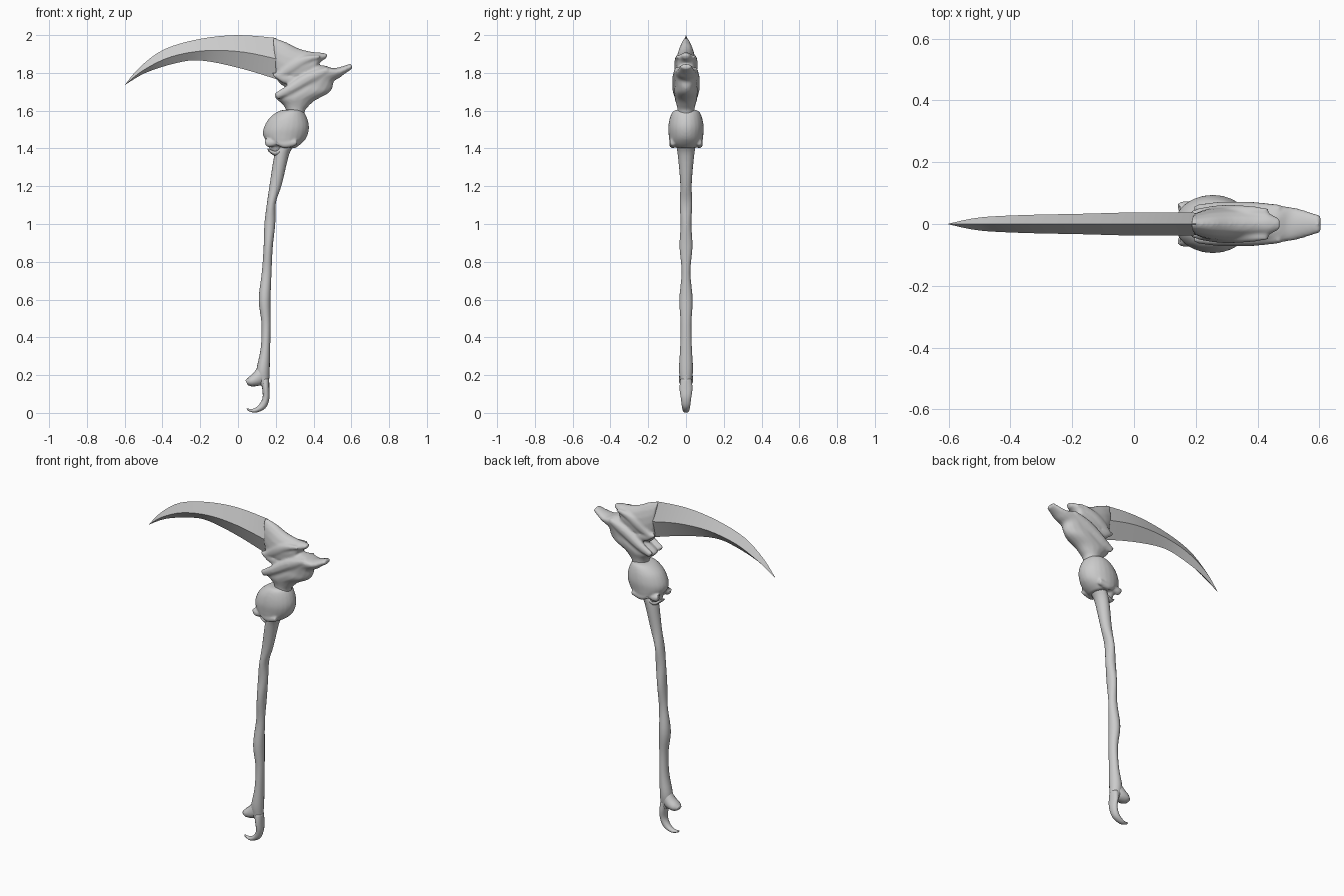
import bpy, bmesh, math
from mathutils import Vector


def spline(rows, steps):
    """Catmull-Rom interpolation through rows of numbers."""
    out = []
    n = len(rows)
    for i in range(n - 1):
        p = [rows[max(0, min(n - 1, i + k))] for k in (-1, 0, 1, 2)]
        for s in range(steps):
            t = s / steps
            out.append([0.5 * (2 * b + (c - a) * t + (2 * a - 5 * b + 4 * c - d) * t * t
                               + (3 * b - a - 3 * c + d) * t ** 3)
                        for a, b, c, d in zip(*p)])
    out.append(list(rows[-1]))
    return out


def loft(bm, rows, sides=16, steps=4, y=0.0):
    """Oval tube; each row is (x1, z1, x2, z2, half_depth): two silhouette points and a depth."""
    rings = []
    for x1, z1, x2, z2, d in spline(rows, steps):
        a, b = Vector((x1, y, z1)), Vector((x2, y, z2))
        mid, half = (a + b) / 2, (b - a) / 2
        rings.append([bm.verts.new(mid + half * math.cos(t) + Vector((0, d * math.sin(t), 0)))
                      for t in (2 * math.pi * k / sides for k in range(sides))])
    for r, q in zip(rings, rings[1:]):
        for k in range(sides):
            bm.faces.new((r[k], r[(k + 1) % sides], q[(k + 1) % sides], q[k]))
    bm.faces.new(rings[0])
    bm.faces.new(rings[-1])


def finish(bm, name, smooth=True):
    bmesh.ops.recalc_face_normals(bm, faces=bm.faces[:])
    me = bpy.data.meshes.new(name)
    bm.to_mesh(me)
    bm.free()
    ob = bpy.data.objects.new(name, me)
    bpy.context.collection.objects.link(ob)
    for p in me.polygons:
        p.use_smooth = smooth
    return ob


def fuse(ob, voxel, rounds):
    m = ob.modifiers.new("fuse", 'REMESH')
    m.mode = 'VOXEL'
    m.voxel_size = voxel
    m.use_smooth_shade = True
    s = ob.modifiers.new("soften", 'SMOOTH')
    s.factor = 0.5
    s.iterations = rounds


# blade: diamond section (top edge, ridge, cutting edge), sharp at both edges
# columns: x_top, z_top, x_ridge, z_ridge, x_low, z_low, half thickness
blade_rows = [(-.60, 1.735, -.60, 1.735, -.60, 1.735, .001),
              (-.52, 1.83, -.50, 1.815, -.49, 1.80, .021),
              (-.39, 1.925, -.355, 1.885, -.335, 1.85, .029),
              (-.20, 1.98, -.17, 1.918, -.20, 1.866, .033),
              (0, 2.0, .03, 1.91, .01, 1.825, .038),
              (.20, 1.985, .22, 1.87, .24, 1.755, .036)]
bm = bmesh.new()
rings = []
for xt, zt, xr, zr, xl, zl, d in spline(blade_rows, 4):
    rings.append([bm.verts.new(c) for c in ((xt, 0, zt), (xr, d, zr), (xl, 0, zl), (xr, -d, zr))])
for r, q in zip(rings, rings[1:]):
    for k in range(4):
        bm.faces.new((r[k], r[(k + 1) % 4], q[(k + 1) % 4], q[k]))
bm.faces.new(rings[0])
bm.faces.new(rings[-1])
blade = finish(bm, "blade")
bpy.context.view_layer.objects.active = blade
blade.select_set(True)
bpy.ops.object.shade_smooth_by_angle(angle=math.radians(25))

# bone head: neck sweeping into the back spike, blade socket with its own spike, side ribs
bm = bmesh.new()
loft(bm, [(.25, 1.56, .35, 1.56, .05), (.255, 1.60, .355, 1.60, .045),
          (.235, 1.635, .375, 1.625, .05), (.195, 1.675, .41, 1.655, .06),
          (.25, 1.72, .475, 1.69, .062), (.29, 1.77, .50, 1.72, .058),
          (.36, 1.83, .508, 1.755, .06), (.45, 1.84, .54, 1.775, .056),
          (.51, 1.825, .565, 1.795, .048), (.60, 1.85, .605, 1.822, .028)])
loft(bm, [(.185, 1.988, .205, 1.765, .034), (.25, 1.965, .24, 1.73, .05),
          (.32, 1.93, .31, 1.73, .056), (.39, 1.912, .40, 1.78, .048),
          (.435, 1.908, .43, 1.85, .036), (.475, 1.90, .465, 1.875, .018)])
for s in (-1, 1):
    # ridge above the neck, ridge along the upper spike, socket lobes gripping the blade
    loft(bm, [(.19, 1.69, .21, 1.66, .012), (.26, 1.735, .29, 1.69, .022),
              (.36, 1.80, .40, 1.75, .022), (.47, 1.83, .48, 1.80, .012)], 10, 3, s * .05)
    loft(bm, [(.21, 1.80, .215, 1.77, .01), (.27, 1.86, .30, 1.80, .02),
              (.35, 1.89, .37, 1.85, .018), (.43, 1.895, .435, 1.88, .01)], 10, 3, s * .042)
    loft(bm, [(.18, 1.80, .19, 1.78, .008), (.23, 1.80, .24, 1.745, .018),
              (.30, 1.79, .31, 1.73, .016)], 10, 3, s * .036)
fuse(finish(bm, "bone_head"), .007, 4)

# skull cranium with brow, cheek and upper jaw
bm = bmesh.new()
loft(bm, [(.26, 1.606, .32, 1.606, .04), (.215, 1.597, .345, 1.597, .068),
          (.165, 1.56, .366, 1.56, .086), (.137, 1.51, .376, 1.51, .094),
          (.133, 1.47, .364, 1.46, .091), (.155, 1.435, .335, 1.425, .085),
          (.20, 1.415, .30, 1.40, .06)], 24)
for s in (-1, 1):
    # brow, cheek bone and skull base
    loft(bm, [(.135, 1.45, .15, 1.41, .012), (.16, 1.45, .17, 1.405, .02),
              (.20, 1.445, .205, 1.415, .018)], 10, 3, s * .055)
    loft(bm, [(.20, 1.45, .21, 1.415, .012), (.25, 1.445, .25, 1.40, .02),
              (.31, 1.45, .31, 1.415, .015)], 10, 3, s * .07)
loft(bm, [(.16, 1.44, .24, 1.44, .045), (.165, 1.40, .235, 1.395, .042),
          (.175, 1.385, .22, 1.375, .032)], 14)
skull = finish(bm, "skull")
fuse(skull, .007, 3)

# eye sockets and nose opening cut into the skull
bm = bmesh.new()
for y, x, z, r in ((-.05, .128, 1.447, .022), (.05, .128, 1.447, .022), (0, .138, 1.42, .016),
                   (-.095, .195, 1.425, .022), (.095, .195, 1.425, .022)):
    res = bmesh.ops.create_uvsphere(bm, u_segments=16, v_segments=10, radius=r)
    bmesh.ops.translate(bm, verts=res["verts"], vec=(x, y, z))
cutter = finish(bm, "socket_cutter")
cutter.hide_render = True
cutter.hide_set(True)
cut = skull.modifiers.new("sockets", 'BOOLEAN')
cut.operation = 'DIFFERENCE'
cut.object = cutter

# lower jaw hooking down beside the shaft
bm = bmesh.new()
loft(bm, [(.24, 1.43, .265, 1.41, .04), (.215, 1.405, .235, 1.375, .042),
          (.185, 1.395, .20, 1.358, .036), (.155, 1.40, .16, 1.385, .022)], 14)
finish(bm, "jaw")

# knobbly bone shaft
bm = bmesh.new()
loft(bm, [(.225, 1.47, .315, 1.47, .052), (.21, 1.41, .292, 1.41, .05),
          (.19, 1.35, .268, 1.36, .042), (.168, 1.21, .232, 1.21, .03),
          (.152, 1.10, .20, 1.11, .033), (.14, 1.0, .197, 1.0, .028),
          (.136, .88, .184, .88, .034), (.127, .75, .177, .74, .023),
          (.11, .60, .172, .60, .035), (.125, .47, .173, .47, .028),
          (.12, .34, .17, .34, .031), (.097, .225, .168, .24, .037),
          (.105, .17, .165, .17, .03), (.125, .14, .165, .13, .025)])
finish(bm, "shaft")

# flared heel at the foot of the shaft
bm = bmesh.new()
loft(bm, [(.115, .26, .15, .16, .03), (.085, .215, .115, .145, .038),
          (.058, .19, .075, .14, .036), (.04, .172, .052, .147, .02)], 14)
finish(bm, "heel_knob")

# curled claw at the very bottom
bm = bmesh.new()
loft(bm, [(.12, .18, .165, .18, .03), (.128, .13, .166, .13, .035),
          (.13, .08, .166, .075, .028), (.11, .042, .145, .025, .022),
          (.08, .022, .092, .001, .016), (.045, .024, .05, .012, .005)], 14)
finish(bm, "claw")
